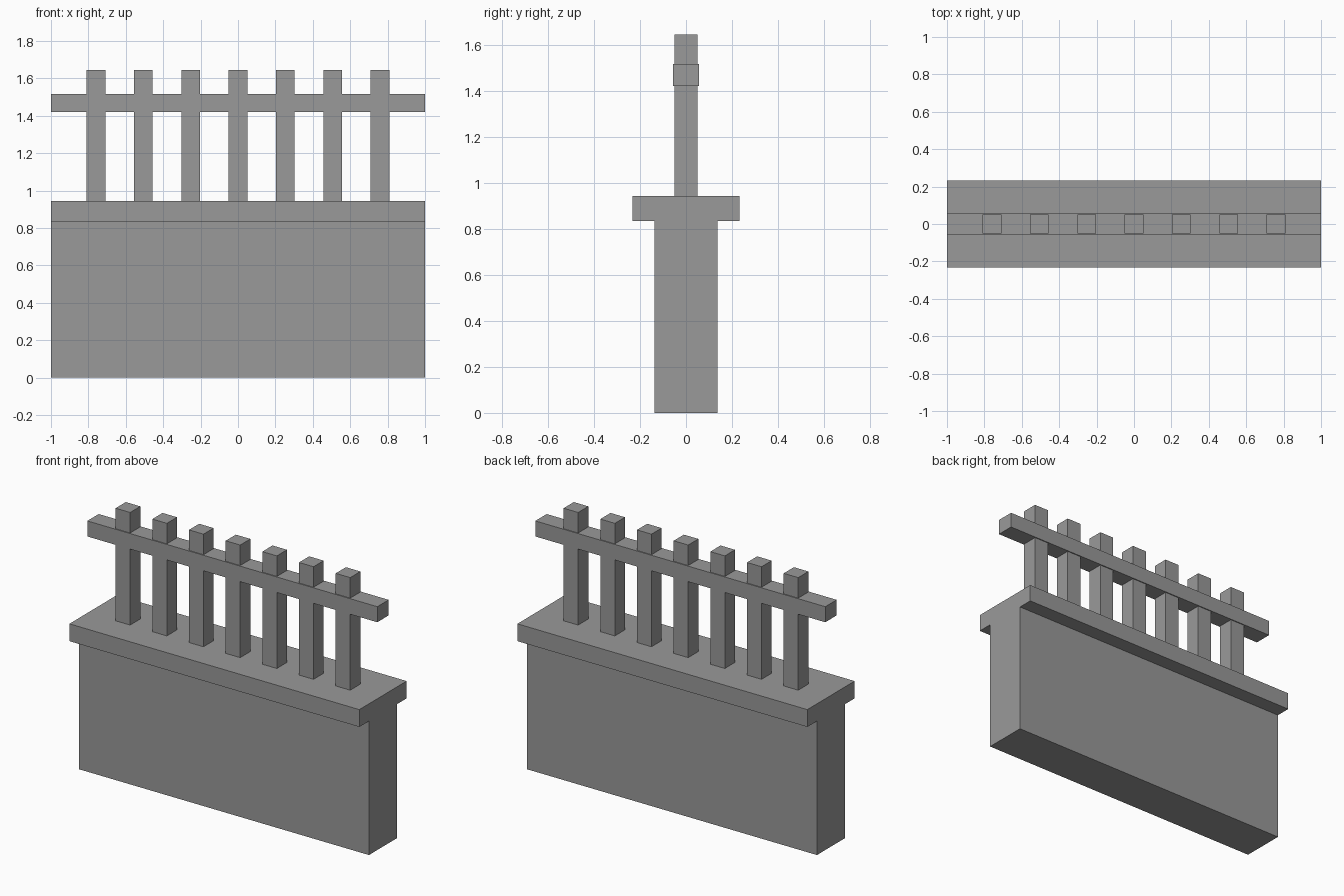
import bpy
import bmesh
from mathutils import Matrix, Vector

default = bpy.data.objects.get("Cube")
if default:
    bpy.data.objects.remove(default, do_unlink=True)

# Single grey stone colour
grey = bpy.data.materials.new("grey")
grey.use_nodes = True
colour = (0.32, 0.32, 0.32, 1)
grey.diffuse_color = colour
grey.node_tree.nodes["Principled BSDF"].inputs["Base Color"].default_value = colour


def box(name, width, depth, bottom, top, x=0):
    """Add a box centred on y = 0 that spans bottom to top."""
    mesh = bpy.data.meshes.new(name)
    bm = bmesh.new()
    place = Matrix.Translation(Vector((x, 0, (bottom + top) / 2)))
    size = Matrix.Diagonal((width, depth, top - bottom, 1))
    bmesh.ops.create_cube(bm, size=1, matrix=place @ size)
    bm.to_mesh(mesh)
    bm.free()
    mesh.materials.append(grey)
    obj = bpy.data.objects.new(name, mesh)
    bpy.context.collection.objects.link(obj)
    return obj


WALL_TOP = 0.835
CAP_TOP = 0.943

# Solid wall with an overhanging cap
box("wall", 2, 0.276, 0, WALL_TOP)
box("wall_cap", 2, 0.466, WALL_TOP, CAP_TOP)

# Row of seven posts joined by a rail
POSTS = 7
SPACING = 0.253
for i in range(POSTS):
    x = (i - (POSTS - 1) / 2) * SPACING
    box(f"post_{i + 1}", 0.1, 0.1, CAP_TOP, 1.645, x)
box("rail", 2, 0.112, 1.42, 1.517)
